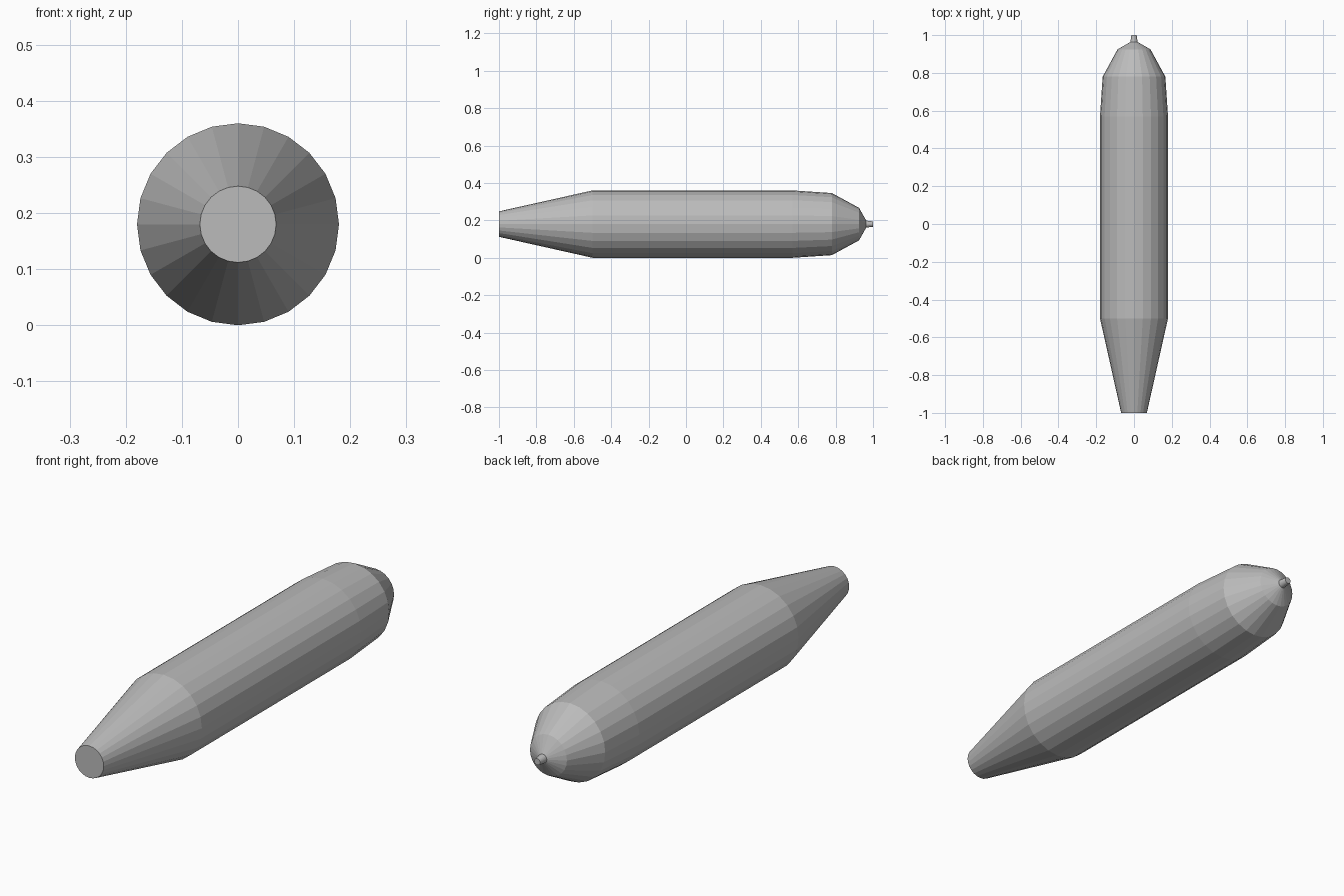
import bpy, bmesh, math

if "Cube" in bpy.data.objects:
    bpy.data.objects.remove(bpy.data.objects["Cube"])

SIDES = 24
AXIS_Z = 0.18

grey = bpy.data.materials.new("plain grey")
grey.diffuse_color = (0.5, 0.5, 0.5, 1)
grey.use_nodes = True
grey.node_tree.nodes["Principled BSDF"].inputs["Base Color"].default_value = grey.diffuse_color


def lathe(name, profile, sides):
    """Closed flat-sided solid turned around the y axis; profile is (y, radius)."""
    bm = bmesh.new()
    rings = []
    for y, r in profile:
        rings.append([bm.verts.new((r * math.cos(2 * math.pi * i / sides), y,
                                    AXIS_Z + r * math.sin(2 * math.pi * i / sides)))
                      for i in range(sides)])
    for a, b in zip(rings, rings[1:]):
        for i in range(sides):
            j = (i + 1) % sides
            bm.faces.new((a[i], a[j], b[j], b[i]))
    bm.faces.new(rings[0])
    bm.faces.new(rings[-1])
    bmesh.ops.recalc_face_normals(bm, faces=bm.faces)
    mesh = bpy.data.meshes.new(name)
    bm.to_mesh(mesh)
    bm.free()
    mesh.materials.append(grey)
    obj = bpy.data.objects.new(name, mesh)
    bpy.context.collection.objects.link(obj)
    return obj


# Main hull: tapered tail, straight tube, rounded nose
lathe("hull", [(-1.0, 0.068), (-0.5, 0.18), (0.57, 0.18),
               (0.78, 0.166), (0.925, 0.087), (0.963, 0.02)], SIDES)

# Small pin on the nose
lathe("nose_pin", [(0.955, 0.02), (1.0, 0.014)], SIDES)
